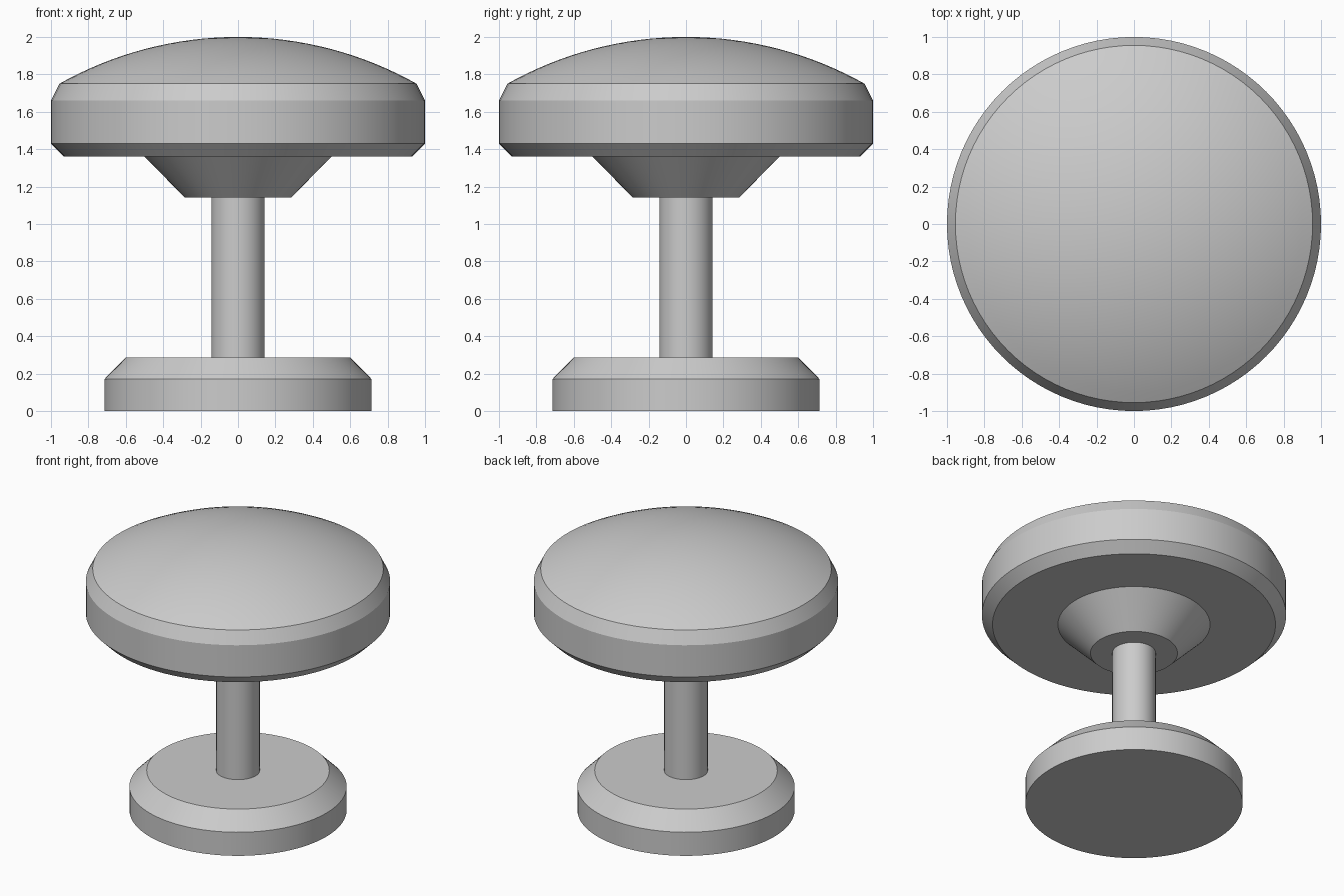
import bpy, bmesh
from math import cos, sin, asin, pi, radians

if "Cube" in bpy.data.objects:
    bpy.data.objects.remove(bpy.data.objects["Cube"])

SEGMENTS = 96


def lathe(name, profile):
    """Spin an (r, z) profile, ordered bottom to top, around the z axis."""
    bm = bmesh.new()
    rings = []
    for r, z in profile:
        if r == 0:
            rings.append([bm.verts.new((0, 0, z))] * SEGMENTS)
        else:
            rings.append([bm.verts.new((r * cos(2 * pi * i / SEGMENTS),
                                        r * sin(2 * pi * i / SEGMENTS), z))
                          for i in range(SEGMENTS)])
    for low, high in zip(rings, rings[1:]):
        for i in range(SEGMENTS):
            j = (i + 1) % SEGMENTS
            corners = dict.fromkeys((low[i], low[j], high[j], high[i]))
            bm.faces.new(list(corners))
    # Flat caps on open ends
    if profile[0][0] > 0:
        bm.faces.new(rings[0][::-1])
    if profile[-1][0] > 0:
        bm.faces.new(rings[-1])
    bmesh.ops.recalc_face_normals(bm, faces=bm.faces[:])
    mesh = bpy.data.meshes.new(name)
    bm.to_mesh(mesh)
    bm.free()
    obj = bpy.data.objects.new(name, mesh)
    bpy.context.collection.objects.link(obj)
    bpy.ops.object.select_all(action='DESELECT')
    obj.select_set(True)
    bpy.context.view_layer.objects.active = obj
    bpy.ops.object.shade_smooth_by_angle(angle=radians(20))
    return obj


# Round foot with a 45 degree chamfer
lathe("base", [(0.714, 0), (0.714, 0.171), (0.6, 0.286)])

# Slim post
lathe("stem", [(0.143, 0.28), (0.143, 1.15)])

# Head: conical collar, flat underside, chamfered rim and shallow dome
rim_r, rim_z, top_z = 0.955, 1.75, 2.0
rise = top_z - rim_z
radius = (rim_r ** 2 + rise ** 2) / (2 * rise)
sweep = asin(rim_r / radius)
steps = 16
dome = [(radius * sin(sweep * (1 - k / steps)),
         top_z - radius + radius * cos(sweep * (1 - k / steps)))
        for k in range(steps)] + [(0, top_z)]
lathe("head", [(0.286, 1.143), (0.5, 1.36), (0.93, 1.36), (1, 1.43), (1, 1.66)] + dome)
